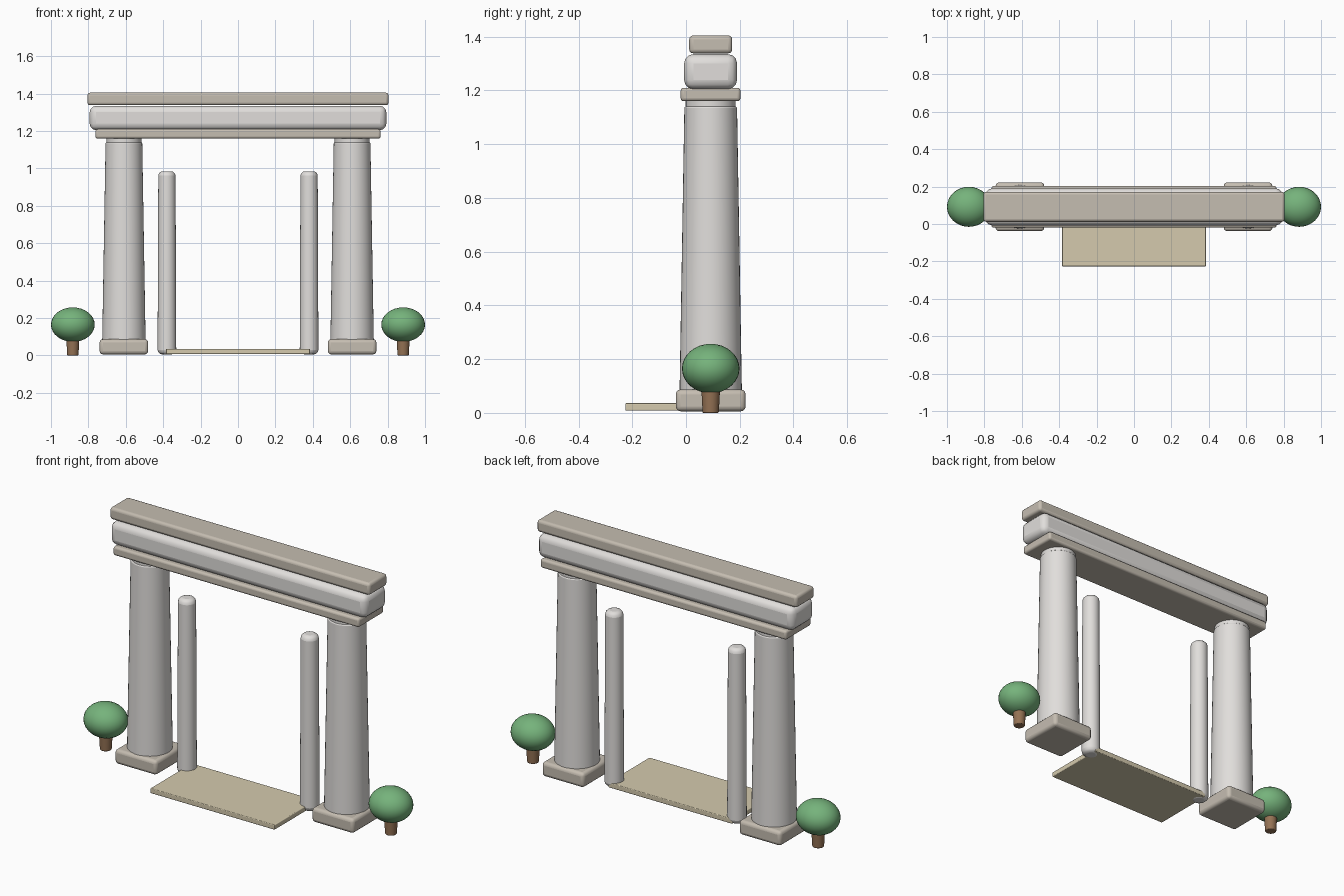
import bpy, math

if "Cube" in bpy.data.objects:
    bpy.data.objects.remove(bpy.data.objects["Cube"])

Y = 0.092  # depth of the gate's centre line


def material(name, rgb):
    m = bpy.data.materials.new(name)
    m.diffuse_color = (*rgb, 1)
    m.use_nodes = True
    m.node_tree.nodes["Principled BSDF"].inputs["Base Color"].default_value = m.diffuse_color
    return m


PALE = material("pale_stone", (0.75, 0.73, 0.71))
TAN = material("tan_stone", (0.56, 0.51, 0.44))
SAND = material("sand_stone", (0.66, 0.59, 0.42))
GREEN = material("leaf_green", (0.18, 0.45, 0.2))
BROWN = material("bark_brown", (0.3, 0.17, 0.09))


def finish(ob, name, mat, bevel=0, segments=3):
    ob.name = name
    ob.data.materials.append(mat)
    if bevel:
        b = ob.modifiers.new("Bevel", "BEVEL")
        b.width, b.segments = bevel, segments
        b.limit_method = "ANGLE"
        b.angle_limit = math.radians(40)
    bpy.ops.object.shade_smooth_by_angle(angle=math.radians(35))
    return ob


def block(name, x, y, z, mat, bevel):
    """Rounded box from (min, max) ranges."""
    bpy.ops.mesh.primitive_cube_add(size=1, location=[(a + b) / 2 for a, b in (x, y, z)])
    ob = bpy.context.object
    ob.scale = [b - a for a, b in (x, y, z)]
    bpy.ops.object.transform_apply(location=False, rotation=False, scale=True)
    return finish(ob, name, mat, bevel)


def shaft(name, x, r0, r1, z0, z1, mat, bevel):
    """Tapered round shaft."""
    bpy.ops.mesh.primitive_cone_add(vertices=40, radius1=r0, radius2=r1, depth=z1 - z0,
                                    location=(x, Y, (z0 + z1) / 2))
    return finish(bpy.context.object, name, mat, bevel)


for side, s in (("left", -1), ("right", 1)):
    # Main column with plinth and neck ring
    cx = 0.61 * s
    block(side + "_plinth", (cx - 0.13, cx + 0.13), (Y - 0.13, Y + 0.13), (0.006, 0.087), TAN, 0.018)
    shaft(side + "_column", cx, 0.117, 0.098, 0.02, 1.14, PALE, 0.006)
    shaft(side + "_column_neck", cx, 0.093, 0.093, 1.12, 1.18, PALE, 0.006)
    # Slim inner post with rounded ends
    shaft(side + "_post", 0.38 * s, 0.05, 0.046, 0.006, 0.985, PALE, 0.024)
    # Small tree
    shaft(side + "_tree_trunk", 0.883 * s, 0.03, 0.036, 0, 0.11, BROWN, 0.004)
    bpy.ops.mesh.primitive_uv_sphere_add(segments=32, ring_count=16, location=(0.883 * s, Y, 0.165))
    crown = bpy.context.object
    crown.scale = (0.117, 0.107, 0.092)
    bpy.ops.object.transform_apply(location=False, rotation=False, scale=True)
    finish(crown, side + "_tree_crown", GREEN)

# Stacked lintel
block("lintel_lower_slab", (-0.762, 0.762), (-0.02, 0.203), (1.16, 1.21), TAN, 0.012)
block("lintel_beam", (-0.793, 0.793), (-0.007, 0.19), (1.205, 1.335), PALE, 0.034)
block("lintel_cap", (-0.805, 0.805), (0.012, 0.172), (1.338, 1.405), TAN, 0.015)

# Threshold paving between the posts
block("threshold", (-0.385, 0.385), (-0.226, 0.14), (0.008, 0.036), SAND, 0.004)
